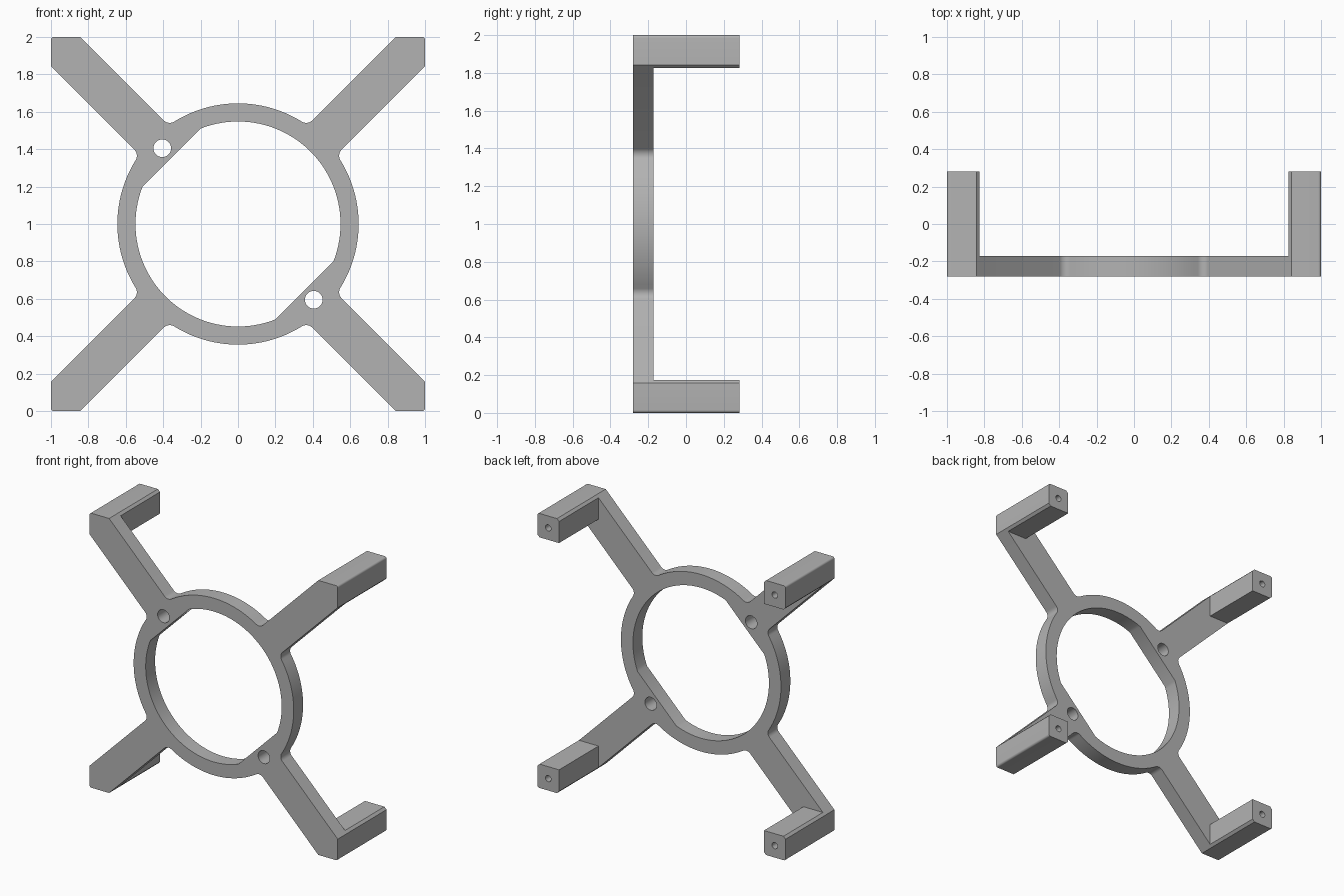
import bpy
import bmesh
from math import sin, cos, pi, sqrt, atan2, asin, acos, radians

if "Cube" in bpy.data.objects:
    bpy.data.objects.remove(bpy.data.objects["Cube"])

FRONT, PLATE_BACK, POST_BACK = -0.28, -0.172, 0.282
MID = 1.0                       # height of the ring centre
RING_OUT, RING_IN = 0.645, 0.548
FLAT = 0.502                    # distance of the inner flats from the centre
CUT = 0.157                     # corner-to-arm-edge distance at the arm end
HALF = CUT / sqrt(2)            # half width of an arm
FILLET, ROUND = 0.045, 0.015
INNER = 0.826                   # inner side of the square posts

grey = bpy.data.materials.new("grey")
grey.use_nodes = True
grey.diffuse_color = (0.45, 0.45, 0.45, 1)
grey.node_tree.nodes["Principled BSDF"].inputs["Base Color"].default_value = grey.diffuse_color


def arc(cx, cz, r, a0, a1, n):
    return [(cx + r * cos(a0 + (a1 - a0) * i / n), cz + r * sin(a0 + (a1 - a0) * i / n))
            for i in range(n + 1)]


def circle(cx, cz, r, n):
    return arc(cx, cz, r, 0, 2 * pi, n)[:-1]


def turn(points, a):
    return [(x * cos(a) - z * sin(a), x * sin(a) + z * cos(a)) for x, z in points]


def prism(name, loops, y0, y1):
    """Fill an outline with holes and extrude it from front to back."""
    bm = bmesh.new()
    edges = []
    for loop in loops:
        vs = [bm.verts.new((x, y0, z + MID)) for x, z in loop]
        edges += [bm.edges.new((vs[i - 1], vs[i])) for i in range(len(vs))]
    bmesh.ops.triangle_fill(bm, edges=edges, use_beauty=True, normal=(0, -1, 0))
    out = bmesh.ops.extrude_face_region(bm, geom=bm.faces[:], use_keep_orig=True)
    moved = [g for g in out["geom"] if isinstance(g, bmesh.types.BMVert)]
    bmesh.ops.translate(bm, verts=moved, vec=(0, y1 - y0, 0))
    bmesh.ops.recalc_face_normals(bm, faces=bm.faces)
    mesh = bpy.data.meshes.new(name)
    bm.to_mesh(mesh)
    bm.free()
    mesh.materials.append(grey)
    ob = bpy.data.objects.new(name, mesh)
    bpy.context.collection.objects.link(ob)
    bpy.ops.object.select_all(action="DESELECT")
    ob.select_set(True)
    bpy.context.view_layer.objects.active = ob
    bpy.ops.object.shade_smooth_by_angle(angle=radians(30))
    return ob


# Arm outline along +x, with fillets where it meets the ring
fu = sqrt((RING_OUT + FILLET) ** 2 - (HALF + FILLET) ** 2)
fa = atan2(HALF + FILLET, fu)
corner = arc(1 - ROUND, 1 - ROUND, ROUND, 0, pi / 2, 6)
upper_fillet = arc(fu, HALF + FILLET, FILLET, -pi / 2, fa - pi, 10)
lower_fillet = [(u, -v) for u, v in reversed(upper_fillet)]
tip = turn([(1, 1 - CUT)] + corner + [(1 - CUT, 1)], -pi / 4)
arm = lower_fillet + tip + upper_fillet

# Ring and four arms as one outline
outline = []
for k in range(4):
    a = pi / 4 + k * pi / 2
    outline += turn(arm, a)
    outline += arc(0, 0, RING_OUT, a + fa, a + pi / 2 - fa, 28)[1:-1]

# Opening with two flats, on the upper right and lower left arms
fl = acos(FLAT / RING_IN)
opening = []
for a in (-pi / 4, 3 * pi / 4):
    opening += arc(0, 0, RING_IN, a + fl, a + pi - fl, 56)
screw_holes = [circle(s * 0.405, -s * 0.405, 0.047, 32) for s in (1, -1)]
prism("ring_plate", [outline, opening] + screw_holes, FRONT, PLATE_BACK)

# Corner posts with a bored end
trim = INNER + CUT
section = [(INNER, INNER), (trim, INNER), (1, 1 - (trim - INNER) )] + corner
section += [(1 - CUT, 1), (INNER, trim)]
bore = circle((1 + INNER) / 2, (1 + INNER) / 2, 0.023, 20)
for sx, side in ((1, "left"), (-1, "right")):
    for sz, level in ((1, "upper"), (-1, "lower")):
        loops = [[(x * sx, z * sz) for x, z in loop] for loop in (section, bore)]
        prism(f"{level}_{side}_post", loops, PLATE_BACK, POST_BACK)
